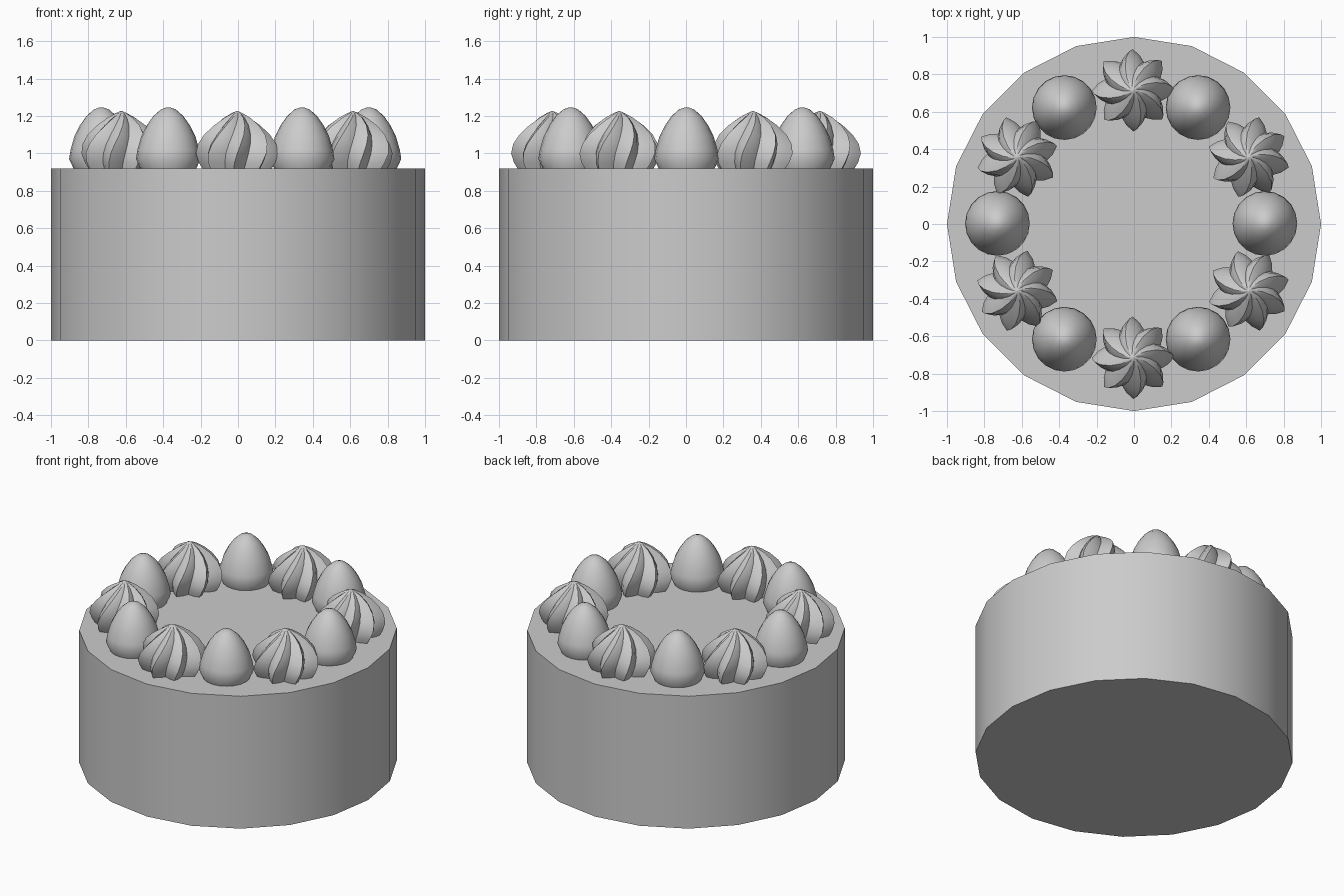
import bpy, math

if "Cube" in bpy.data.objects:
    bpy.data.objects.remove(bpy.data.objects["Cube"])

TOP = 0.92
GREY = (0.6, 0.6, 0.6, 1)
mat = bpy.data.materials.new("plain grey")
mat.use_nodes = True
mat.diffuse_color = GREY
mat.node_tree.nodes["Principled BSDF"].inputs["Base Color"].default_value = GREY


def lathe(name, rings, sides, radius_at, loc, turn=0.0):
    """Stack rings of (radius, height), with radius_at(ring, r, k) -> (radius, extra angle)."""
    verts, faces = [], []
    for i, (r, z) in enumerate(rings):
        for k in range(sides):
            rad, extra = radius_at(i, r, k)
            a = 2 * math.pi * k / sides + extra + turn
            verts.append((rad * math.cos(a), rad * math.sin(a), z))
    for i in range(len(rings) - 1):
        for k in range(sides):
            n = (k + 1) % sides
            faces.append((i * sides + k, i * sides + n, (i + 1) * sides + n, (i + 1) * sides + k))
    faces.append(tuple(reversed(range(sides))))
    last = (len(rings) - 1) * sides
    faces.append(tuple(range(last, last + sides)))
    mesh = bpy.data.meshes.new(name)
    mesh.from_pydata(verts, [], faces)
    mesh.materials.append(mat)
    obj = bpy.data.objects.new(name, mesh)
    bpy.context.collection.objects.link(obj)
    obj.location = loc
    bpy.ops.object.select_all(action='DESELECT')
    obj.select_set(True)
    bpy.context.view_layer.objects.active = obj
    bpy.ops.object.shade_smooth_by_angle(angle=math.radians(40))
    return obj


def plain(i, r, k):
    return r, 0.0


# Cake body
lathe("cake_body", [(1, 0), (1, TOP)], 20, plain, (0, 0, 0))

# Rounded cones, with a bevelled lower rim
CONE = [(0.145, -0.01), (0.173, 0.05), (0.165, 0.10), (0.145, 0.17), (0.115, 0.23),
        (0.08, 0.28), (0.04, 0.315), (0.012, 0.325)]
for n in range(6):
    a = math.radians(60 * n)
    lathe(f"berry_{n + 1}", CONE, 20, plain,
          (0.715 * math.cos(a) - 0.015, 0.715 * math.sin(a) + 0.003, TOP))

# Piped cream stars, twisted toward the tip
STAR = [(0.18, -0.01), (0.205, 0.03), (0.22, 0.08), (0.21, 0.13), (0.18, 0.18),
        (0.13, 0.23), (0.075, 0.27), (0.03, 0.295), (0.004, 0.306)]
TWIST = math.radians(50)
POINTS = 8


def star_radius(i, r, k):
    phase = (k % 4) / 4
    ridge = abs(1 - 2 * phase)
    return r * (0.72 + 0.28 * ridge), TWIST * (i / (len(STAR) - 1)) ** 1.5


for n in range(6):
    a = math.radians(60 * n + 30)
    lathe(f"cream_star_{n + 1}", STAR, POINTS * 4, star_radius,
          (0.715 * math.cos(a) - 0.005, 0.715 * math.sin(a), TOP),
          math.radians(-6 + 60 * (n - 1)))
